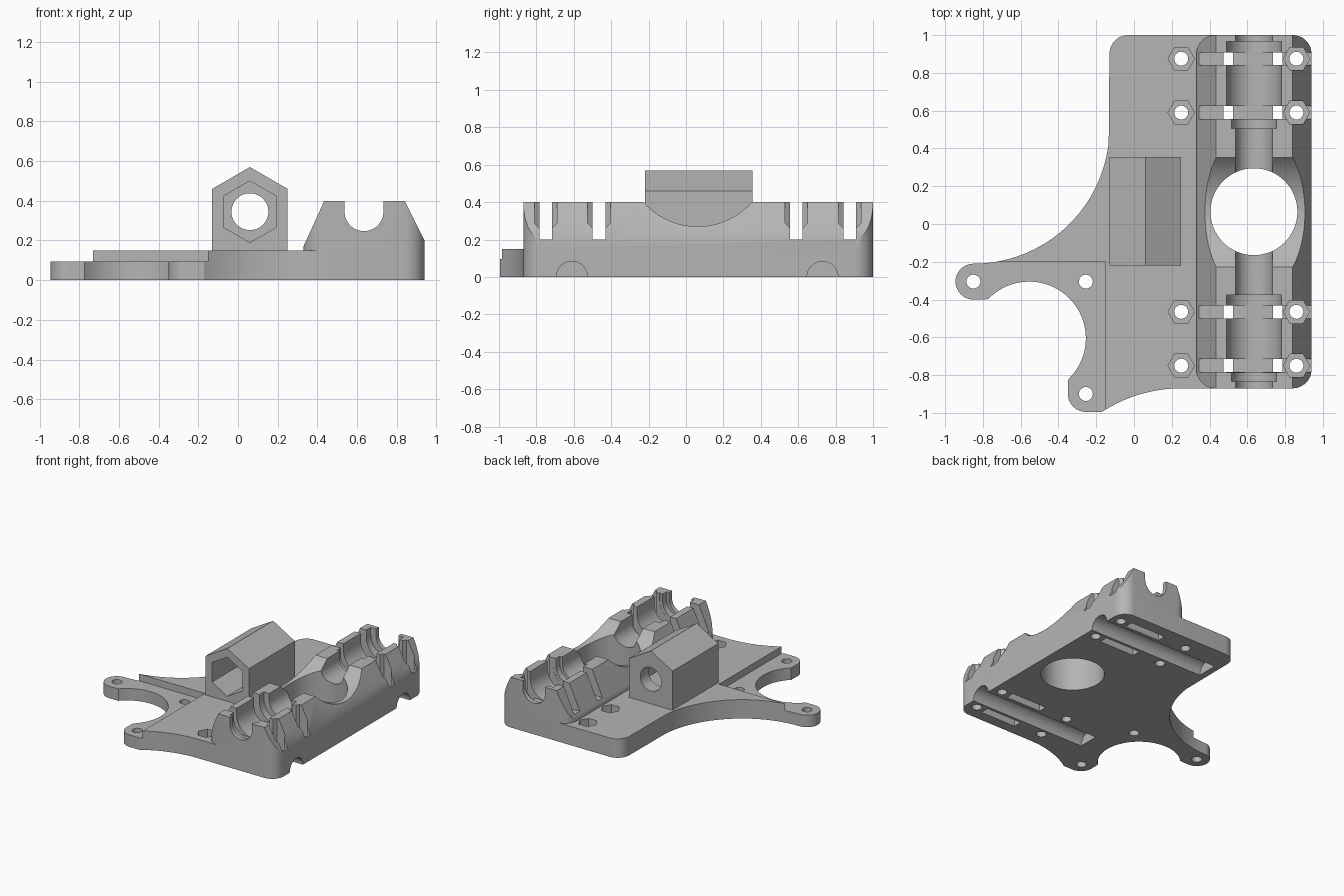
import bpy, bmesh
from math import sin, cos, radians

if "Cube" in bpy.data.objects:
    bpy.data.objects.remove(bpy.data.objects["Cube"])

grey = bpy.data.materials.new("plain_grey")
grey.use_nodes = True
COLOUR = (0.46, 0.46, 0.46, 1)
grey.diffuse_color = COLOUR
grey.node_tree.nodes["Principled BSDF"].inputs["Base Color"].default_value = COLOUR


def arc(cx, cy, r, a0, a1, n=12):
    """Points along an arc, in degrees."""
    steps = [radians(a0 + (a1 - a0) * i / n) for i in range(n + 1)]
    return [(cx + r * cos(a), cy + r * sin(a)) for a in steps]


def circle(cx, cy, r, n=48, turn=0):
    return arc(cx, cy, r, turn, turn + 360, n)[:-1]


def rect(u0, u1, v0, v1):
    return [(u0, v0), (u1, v0), (u1, v1), (u0, v1)]


def prism(name, points, axis, lo, hi):
    """Extrude a flat profile along x, y or z."""
    place = {"x": lambda u, v, w: (w, u, v),
             "y": lambda u, v, w: (u, w, v),
             "z": lambda u, v, w: (u, v, w)}[axis]
    bm = bmesh.new()
    ends = [[bm.verts.new(place(u, v, w)) for u, v in points] for w in (lo, hi)]
    bm.faces.new(ends[0])
    bm.faces.new(ends[1])
    for i in range(len(points)):
        j = (i + 1) % len(points)
        bm.faces.new((ends[0][i], ends[0][j], ends[1][j], ends[1][i]))
    bmesh.ops.recalc_face_normals(bm, faces=bm.faces)
    mesh = bpy.data.meshes.new(name)
    bm.to_mesh(mesh)
    bm.free()
    mesh.materials.append(grey)
    obj = bpy.data.objects.new(name, mesh)
    bpy.context.collection.objects.link(obj)
    return obj


def boolean(target, cutter, operation="DIFFERENCE"):
    mod = target.modifiers.new("cut", "BOOLEAN")
    mod.operation = operation
    mod.solver = "EXACT"
    mod.object = cutter
    bpy.context.view_layer.objects.active = target
    bpy.ops.object.modifier_apply(modifier=mod.name)


def cut(targets, points, axis, lo, hi):
    """Remove a prism from each target."""
    cutter = prism("cutter", points, axis, lo, hi)
    cutter.hide_render = True
    for target in targets:
        boolean(target, cutter)
    bpy.data.objects.remove(cutter)


ROD_X, ROD_Z = 0.635, 0.345
HOLDERS = (-0.61, 0.73)          # centres of the two bearing seats along y

# Base plate with two motor ears
outline = (arc(0.84, 0.9, 0.1, 0, 90)
           + arc(-0.03, 0.9, 0.1, 90, 180)
           + arc(-0.85, 0.51, 0.72, -6, -90, 32)
           + arc(-0.85, -0.305, 0.095, 90, 270, 20)[1:]
           + arc(-0.555, -0.605, 0.3, 136.4, -46.4, 40)
           + arc(-0.255, -0.9, 0.095, 180, 270)
           + arc(0.25, -1.638, 0.768, 123.2, 90, 16)
           + arc(0.84, -0.77, 0.1, 270, 360))
plate = prism("base_plate", outline, "z", 0, 0.15)

# Sloped bearing block with rounded corners
corners = (arc(0.84, 0.9, 0.1, 0, 90) + arc(0.43, 0.9, 0.1, 90, 180)
           + arc(0.43, -0.77, 0.1, 180, 270) + arc(0.84, -0.77, 0.1, 270, 360))
block = prism("bearing_block", corners, "z", 0.15, 0.5)
ridge = prism("ridge_helper", [(0.298, 0.1), (0.435, 0.4), (0.84, 0.4), (0.99, 0.1)],
              "y", -1.1, 1.2)
boolean(block, ridge, "INTERSECT")
bpy.data.objects.remove(ridge)

# Nut housing with a pointed roof, hexagonal pocket and round hole
housing = prism("nut_housing", [(-0.13, 0.15), (0.25, 0.15), (0.25, 0.46),
                                (0.06, 0.57), (-0.13, 0.46)], "y", -0.22, 0.355)
cut([housing], circle(0.06, ROD_Z, 0.155, 6, 30), "y", -0.4, 0.25)
cut([housing], circle(0.06, ROD_Z, 0.093), "y", -0.4, 0.6)

# Thin motor mount and its screw holes
cut([plate], rect(-1.1, -0.15, -1.1, -0.2), "z", 0.095, 0.3)
for x, y in ((-0.85, -0.305), (-0.255, -0.305), (-0.255, -0.9)):
    cut([plate], circle(x, y, 0.037, 24), "z", -0.1, 0.3)

# Large round opening and the saddle above it
cut([plate, block], circle(ROD_X, 0.065, 0.23, 64), "z", -0.1, 0.6)
cut([block], circle(0.062, 0.658, 0.388, 96), "x", 0.2, 1.1)


def trough(r):
    """Round-bottomed slot open at the top."""
    return (arc(ROD_X, ROD_Z, r, 180, 360, 24)
            + [(ROD_X + r, 0.6), (ROD_X - r, 0.6)])


# Rod channel
cut([block], trough(0.098), "y", -1.1, 1.2)

for y in HOLDERS:
    # Bearing seat with a narrower step at the front end
    cut([block], trough(0.145), "y", y - 0.175, y + 0.235)
    cut([block], trough(0.12), "y", y - 0.225, y - 0.15)
    # Half-round groove underneath
    cut([plate], circle(y, 0, 0.083), "x", -0.08, 1.1)
    for tie_y in (y - 0.14, y + 0.145):
        # Strap slot across the block, two drops and a recess underneath
        lo, hi = tie_y - 0.034, tie_y + 0.034
        cut([block], rect(0.2, 1.1, lo, hi), "z", 0.2, 0.6)
        for x in (0.475, 0.737):
            cut([plate, block], rect(x, x + 0.048, lo, hi), "z", -0.1, 0.6)
        cut([plate], rect(0.475, 0.785, lo, hi), "z", -0.1, 0.1)
        # Nut traps and screw holes
        for x in (0.25, 0.86):
            cut([plate, block], circle(x, tie_y, 0.07, 6), "z", 0.08, 0.6)
            cut([plate], circle(x, tie_y, 0.037, 24), "z", -0.1, 0.3)

# Smooth curved walls, keep edges sharp
bpy.ops.object.select_all(action="DESELECT")
for part in (plate, block, housing):
    part.select_set(True)
bpy.context.view_layer.objects.active = plate
bpy.ops.object.shade_smooth_by_angle(angle=radians(30))
